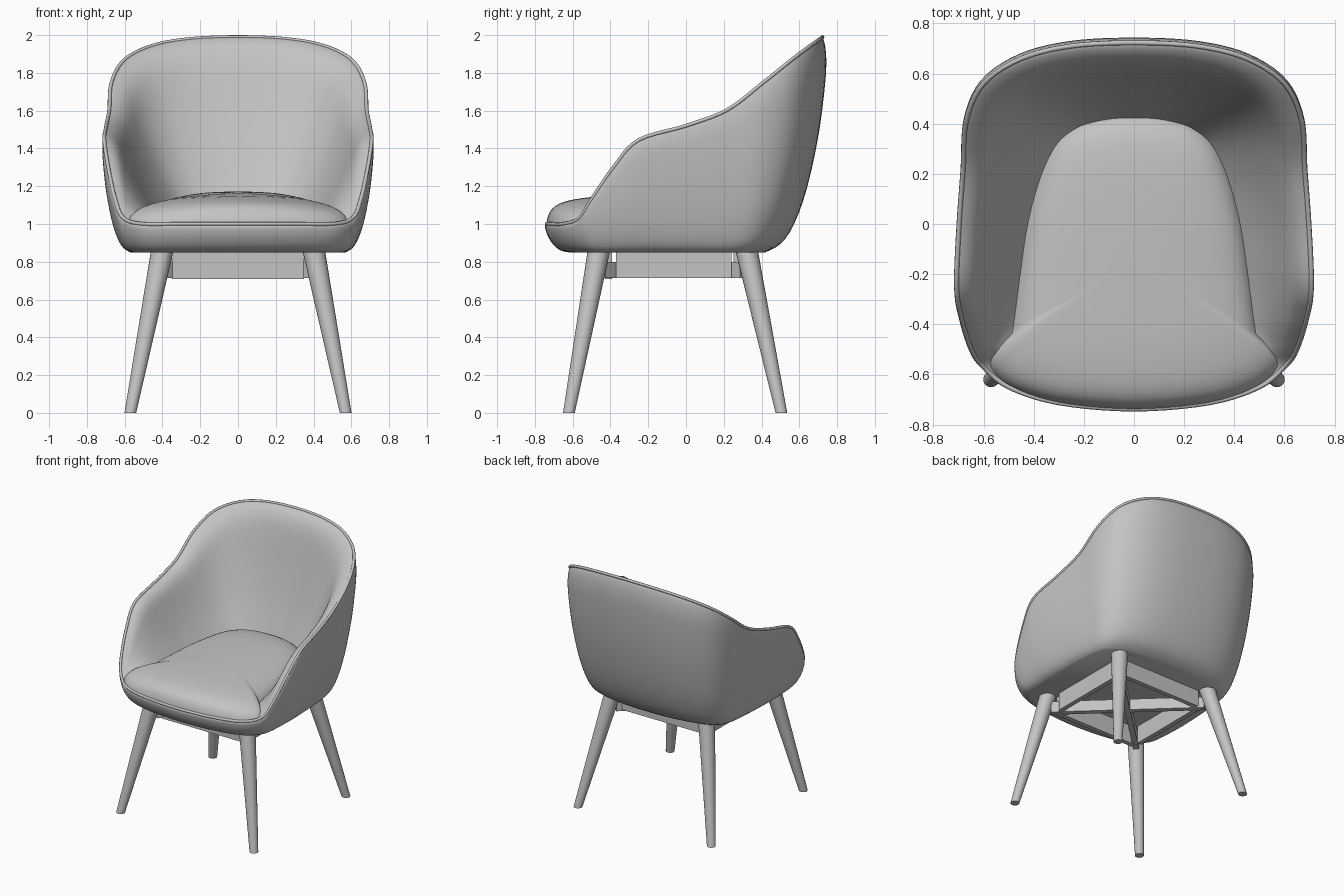
import bpy, bmesh, math
from mathutils import Vector

if "Cube" in bpy.data.objects:
    bpy.data.objects.remove(bpy.data.objects["Cube"])

grey = bpy.data.materials.new("plain grey")
grey.diffuse_color = (0.55, 0.55, 0.55, 1)
grey.use_nodes = True
grey.node_tree.nodes["Principled BSDF"].inputs["Base Color"].default_value = grey.diffuse_color


def finish(name, bm, angle=40):
    bmesh.ops.recalc_face_normals(bm, faces=bm.faces)
    me = bpy.data.meshes.new(name)
    bm.to_mesh(me)
    bm.free()
    ob = bpy.data.objects.new(name, me)
    bpy.context.collection.objects.link(ob)
    me.materials.append(grey)
    bpy.ops.object.select_all(action='DESELECT')
    ob.select_set(True)
    bpy.context.view_layer.objects.active = ob
    bpy.ops.object.shade_smooth_by_angle(angle=math.radians(angle))
    return ob


def spline(pts, n, closed=False):
    """Catmull-Rom resampling of equal-length tuples."""
    out, m = [], len(pts)
    for i in range(m if closed else m - 1):
        q = [pts[(i + k) % m] if closed else pts[min(max(i + k, 0), m - 1)]
             for k in (-1, 0, 1, 2)]
        for s in range(n):
            t = s / n
            out.append(tuple(
                0.5 * (2 * b + (c - a) * t + (2 * a - 5 * b + 4 * c - d) * t * t
                       + (3 * b - a - 3 * c + d) * t ** 3)
                for a, b, c, d in zip(*q)))
    if not closed:
        out.append(tuple(pts[-1]))
    return out


def loft(bm, rings):
    """Skin closed rings of points and cap both ends."""
    vs = [[bm.verts.new(p) for p in r] for r in rings]
    n = len(vs[0])
    for a, b in zip(vs, vs[1:]):
        for i in range(n):
            j = (i + 1) % n
            bm.faces.new((a[i], a[j], b[j], b[i]))
    bm.faces.new(vs[0][::-1])
    bm.faces.new(vs[-1])


# Plan stations, front centre to back centre: rim x,y,z, base x,y, inner x,y
half = [
    (0, -.738, 1.0, 0, -.62, 0, -.70),
    (.3, -.713, 1.0, .28, -.60, .3, -.675),
    (.5, -.65, 1.0, .44, -.56, .47, -.61),
    (.605, -.565, 1.03, .53, -.48, .50, -.54),
    (.65, -.50, 1.13, .555, -.40, .485, -.46),
    (.688, -.38, 1.305, .565, -.28, .465, -.36),
    (.708, -.25, 1.445, .57, -.15, .44, -.2),
    (.698, 0, 1.52, .565, .05, .405, 0),
    (.682, .22, 1.605, .555, .2, .35, .18),
    (.67, .41, 1.75, .52, .31, .28, .31),
    (.60, .56, 1.87, .43, .37, .2, .37),
    (.45, .66, 1.945, .3, .40, .13, .39),
    (.25, .71, 1.98, .16, .415, .06, .40),
    (0, .723, 1.99, 0, .42, 0, .40),
]
flip = (-1, 1, 1, -1, 1, -1, 1)
mirrored = [tuple(a * b for a, b in zip(s, flip)) for s in half[-2:0:-1]]
stations = spline(half + mirrored, 5, True)

# Tub shell: outer wall up to the rim, then a padded roll and the inner wall
outer = spline([(0, 0), (.04, .27), (.13, .5), (.3, .73), (.56, .94),
                (.83, 1.06), (.95, 1.05), (1, 1)], 3)
inner = spline([(1, 1), (.992, .93), (.95, .81), (.85, .69), (.6, .52),
                (.3, .29), (0, 0)], 3)
rings = []
for t, f in outer:
    rings.append([(bx + (x - bx) * f, by + (y - by) * f, .85 + (z - .85) * t)
                  for x, y, z, bx, by, ix, iy in stations])
for t, f in inner[1:]:
    ring = []
    for x, y, z, bx, by, ix, iy in stations:
        z0 = min(1.05, z - .02)
        ring.append((ix + (x - ix) * f, iy + (y - iy) * f, z0 + (z - z0) * t))
    rings.append(ring)
bm = bmesh.new()
loft(bm, rings)
finish("tub_shell", bm)

# Seat cushion: domed pad, reaching the rim at the front, tucked into the walls
pad = spline([(.95, .97), (1.0, 1.0), (1.005, 1.04), (.96, 1.10), (.84, 1.137),
              (.6, 1.155), (.3, 1.16), (.04, 1.162)], 3)
rings = []
for s, z in pad:
    ring = []
    for x, y, rz, bx, by, ix, iy in stations:
        k = .12 + .76 * min(1, max(0, (1.16 - rz) / .14))
        px, py = (ix + (x - ix) * k) * s, iy + (y - iy) * k
        py = -.15 + (py + .15) * s
        ring.append((px, py, z + .04 * (py + .2) - .13 * px * px))
    rings.append(ring)
bm = bmesh.new()
loft(bm, rings)
finish("seat_cushion", bm, 60)

# Piping along the rim
cu = bpy.data.curves.new("rim_piping", 'CURVE')
cu.dimensions = '3D'
cu.bevel_depth = .01
cu.bevel_resolution = 2
sp = cu.splines.new('POLY')
sp.points.add(len(stations) - 1)
for p, s in zip(sp.points, stations):
    p.co = (s[0], s[1], s[2], 1)
sp.use_cyclic_u = True
cu.materials.append(grey)
piping = bpy.data.objects.new("rim_piping", cu)
bpy.context.collection.objects.link(piping)
bpy.ops.object.select_all(action='DESELECT')
piping.select_set(True)
bpy.context.view_layer.objects.active = piping
bpy.ops.object.convert(target='MESH')
bpy.ops.object.shade_smooth_by_angle(angle=math.radians(60))


# Tapered splayed legs
def leg(name, foot, top):
    bm = bmesh.new()
    loft(bm, [[(c[0] + r * math.cos(k * math.tau / 24),
                c[1] + r * math.sin(k * math.tau / 24), c[2])
               for k in range(24)] for c, r in ((foot, .031), (top, .06))])
    finish(name, bm)


for side, sx in (("right", 1), ("left", -1)):
    leg("front_leg_" + side, (.57 * sx, -.62, 0), (.40 * sx, -.46, .865))
    leg("back_leg_" + side, (.57 * sx, .505, 0), (.40 * sx, .32, .865))


# Under-seat frame: boards between two plan points
def board(name, a, b, width, z0, z1):
    a, b = Vector(a), Vector(b)
    d = (b - a).normalized()
    n = Vector((-d.y, d.x)) * width / 2
    plan = [a + n, b + n, b - n, a - n]
    bm = bmesh.new()
    loft(bm, [[(p.x, p.y, z) for p in plan] for z in (z0, z1)])
    finish(name, bm, 30)


board("front_rail", (-.35, -.41), (.35, -.41), .035, .71, .86)
board("back_rail", (-.35, .27), (.35, .27), .035, .725, .86)
for side, sx in (("right", 1), ("left", -1)):
    board("side_rail_" + side, (.36 * sx, -.37), (.36 * sx, .24), .035, .715, .86)
    board("diagonal_brace_" + side, (.39 * sx, -.44), (-.39 * sx, .30), .04, .715, .80)
